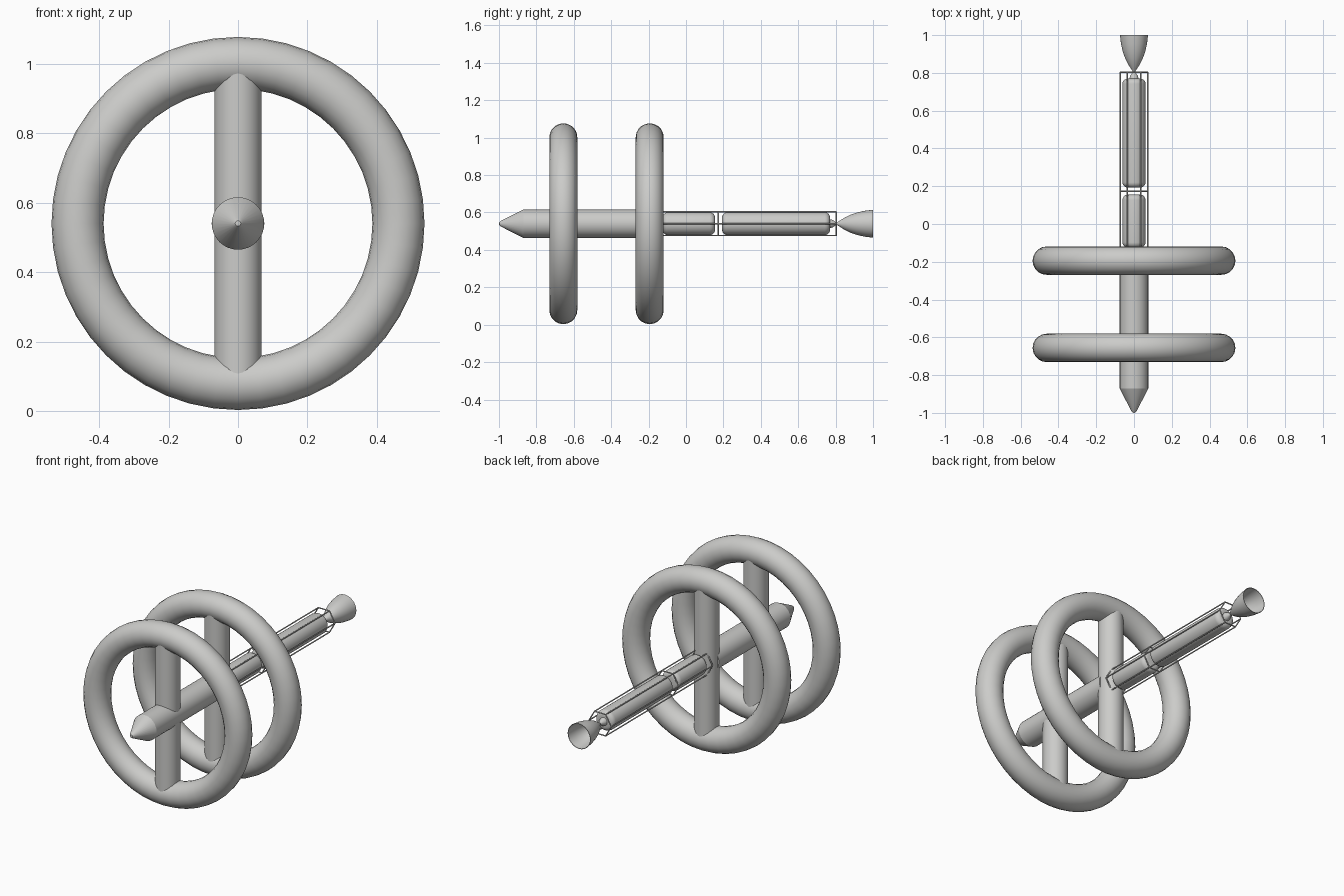
import bpy
import bmesh
from math import cos, sin, pi, radians
from mathutils import Vector

cube = bpy.data.objects.get("Cube")
if cube:
    bpy.data.objects.remove(cube, do_unlink=True)

AXIS_Z = 0.54

grey = bpy.data.materials.new("light grey")
grey.use_nodes = True
grey.diffuse_color = (0.6, 0.6, 0.585, 1)
grey.node_tree.nodes["Principled BSDF"].inputs["Base Color"].default_value = grey.diffuse_color


def finish(obj, name, angle=35):
    obj.name = obj.data.name = name
    obj.data.materials.clear()
    obj.data.materials.append(grey)
    bpy.ops.object.select_all(action='DESELECT')
    obj.select_set(True)
    bpy.context.view_layer.objects.active = obj
    bpy.ops.object.shade_smooth_by_angle(angle=radians(angle))
    return obj


def lathe(name, profile, sides=32, angle=35):
    """Revolve (y, radius) points around the long axis of the ship."""
    bm = bmesh.new()
    verts = [bm.verts.new((r, y, AXIS_Z)) for y, r in profile]
    edges = [bm.edges.new(pair) for pair in zip(verts, verts[1:])]
    bmesh.ops.spin(bm, geom=verts + edges, cent=(0, 0, AXIS_Z), axis=(0, 1, 0),
                   angle=2 * pi, steps=sides, use_duplicate=False)
    bmesh.ops.remove_doubles(bm, verts=bm.verts, dist=0.0002)
    bmesh.ops.recalc_face_normals(bm, faces=bm.faces)
    mesh = bpy.data.meshes.new(name)
    bm.to_mesh(mesh)
    bm.free()
    obj = bpy.data.objects.new(name, mesh)
    bpy.context.collection.objects.link(obj)
    return finish(obj, name, angle)


def rod(name, a, b, radius, sides=8):
    a, b = Vector(a), Vector(b)
    bpy.ops.mesh.primitive_cylinder_add(vertices=sides, radius=radius,
                                        depth=(b - a).length, location=(a + b) / 2)
    obj = bpy.context.object
    obj.rotation_euler = (b - a).to_track_quat('Z', 'Y').to_euler()
    return finish(obj, name, 50)


def tank(name, start, end, radius, bevel):
    """Closed cylinder with rounded rims."""
    arc = [(bevel * (1 - cos(t * pi / 10)), radius - bevel + bevel * sin(t * pi / 10))
           for t in range(6)]
    profile = [(start, 0)] + [(start + d, r) for d, r in arc]
    profile += [(end - d, r) for d, r in reversed(arc)] + [(end, 0)]
    return lathe(name, profile)


# Hull with a blunt conical nose
lathe("hull", [(-1, 0), (-0.998, 0.008), (-0.988, 0.016), (-0.87, 0.0755),
               (-0.2, 0.0755), (-0.2, 0)], angle=20)

# Two habitat rings, each with a spoke straight through the hull
for label, y in (("front", -0.656), ("rear", -0.194)):
    bpy.ops.mesh.primitive_torus_add(major_radius=0.462, minor_radius=0.075,
                                     major_segments=48, minor_segments=20,
                                     location=(0, y, AXIS_Z), rotation=(pi / 2, 0, 0))
    finish(bpy.context.object, label + "_ring", 60)
    rod(label + "_spoke", (0, y, AXIS_Z - 0.462), (0, y, AXIS_Z + 0.462), 0.068, 32)

# Fuel tanks inside the truss
tank("short_tank", -0.125, 0.155, 0.061, 0.028)
tank("long_tank", 0.193, 0.77, 0.061, 0.028)

# Hexagonal truss: long rails and cross frames
corners = [(0.073 * cos(i * pi / 3), AXIS_Z + 0.073 * sin(i * pi / 3)) for i in range(6)]
FRAMES = (-0.145, 0.173, 0.803)
for i, (x, z) in enumerate(corners):
    nx, nz = corners[(i + 1) % 6]
    rod("truss_rail", (x, FRAMES[0], z), (x, FRAMES[-1], z), 0.0035)
    for y in FRAMES:
        rod("truss_frame", (x, y, z), (nx, y, nz), 0.0035)

# Engine: small chamber, narrow throat and open bell with a thin wall
bell = [(0.808, 0.007), (0.825, 0.018), (0.85, 0.034), (0.88, 0.048),
        (0.915, 0.06), (0.955, 0.069), (1.0, 0.0745)]
inside = [(y, r - 0.003) for y, r in reversed(bell)]
lathe("engine", [(0.768, 0), (0.768, 0.024), (0.785, 0.02), (0.798, 0.01)]
      + bell + inside + [(0.808, 0)], angle=40)
